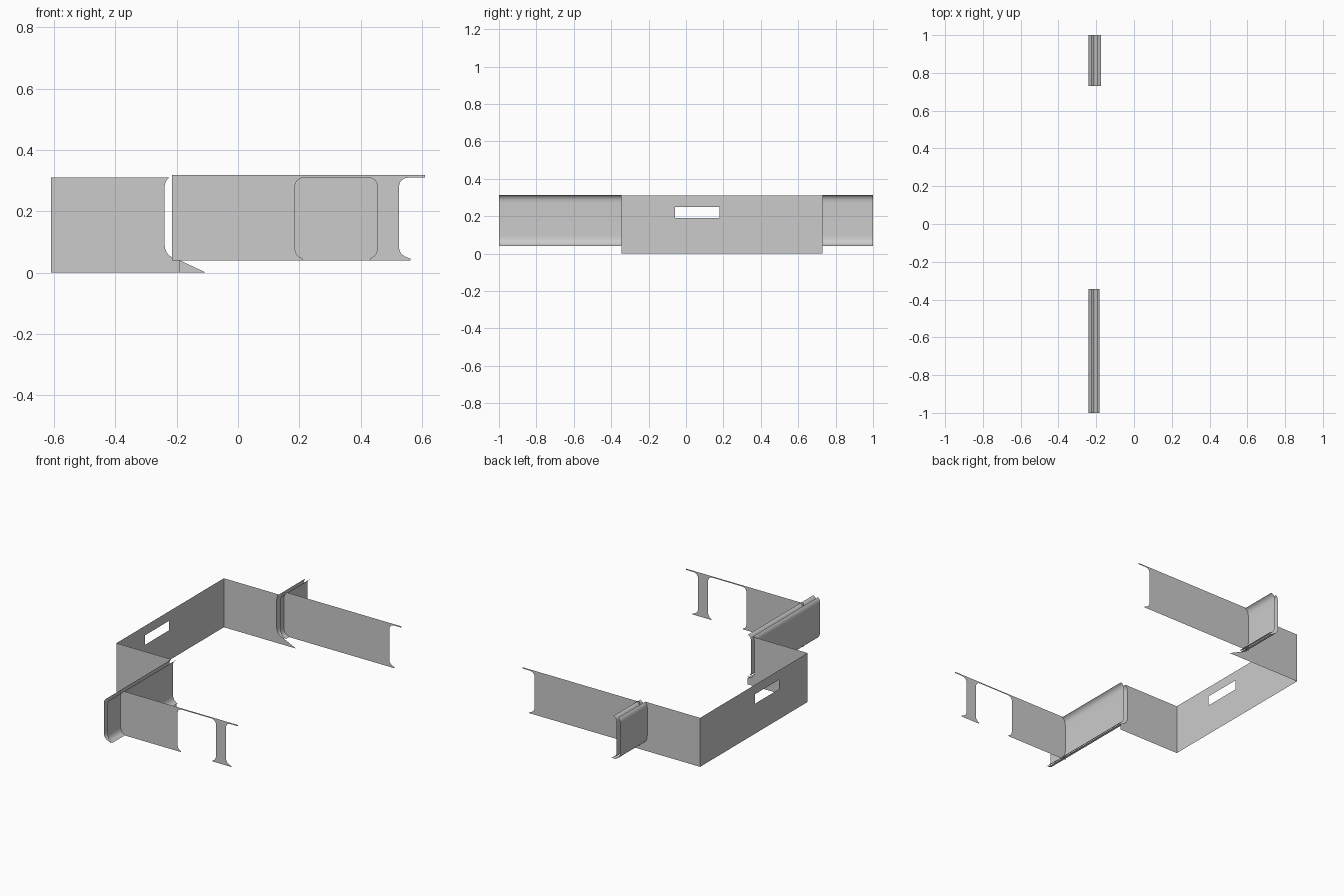
import bpy, bmesh
from mathutils import Vector

if "Cube" in bpy.data.objects:
    bpy.data.objects.remove(bpy.data.objects["Cube"])


def make(name, verts, faces, smooth=False):
    me = bpy.data.meshes.new(name)
    me.from_pydata([tuple(v) for v in verts], [], faces)
    ob = bpy.data.objects.new(name, me)
    bpy.context.collection.objects.link(ob)
    if smooth:
        for p in me.polygons:
            p.use_smooth = True
    return ob


def bend(a, c, b, n=6):
    # quadratic curve from a to b with control c
    a, b, c = Vector(a), Vector(b), Vector(c)
    return [tuple(a * (1 - i / n) ** 2 + c * 2 * (i / n) * (1 - i / n) + b * (i / n) ** 2)
            for i in range(n + 1)]


def panel(name, outline, y):
    # flat upright wall from an (x, z) outline
    ob = make(name, [(x, y, z) for x, z in outline], [list(range(len(outline)))])
    bm = bmesh.new()
    bm.from_mesh(ob.data)
    bmesh.ops.triangulate(bm, faces=bm.faces[:], ngon_method='EAR_CLIP')
    bmesh.ops.dissolve_limit(bm, angle_limit=0.01, verts=[], edges=bm.edges[:])
    bm.to_mesh(ob.data)
    bm.free()
    return ob


def sheet(name, profile, y0, y1):
    # curved end sheet: (x, z) profile swept along y
    n = len(profile)
    verts = [(x, y, z) for y in (y0, y1) for x, z in profile]
    return make(name, verts, [(i, i + 1, n + i + 1, n + i) for i in range(n - 1)], True)


# curved profiles, top to bottom
outer = (bend((-.225, .31), (-.24, .298), (-.24, .27))
         + bend((-.24, .10), (-.24, .062), (-.215, .05)) + [(-.19, .04)])


def inner(tip):
    return (bend((-.192, .314), (-.215, .305), (-.215, .27))
            + bend((-.215, .10), (-.215, .062), (-.195, .05)) + [(tip, .042)])


for side, y0, y1, tip in (("front", -1, -.345, -.182), ("back", .73, 1, -.175)):
    sheet(side + "_outer_sheet", outer, y0, y1)
    sheet(side + "_inner_sheet", inner(tip), y0, y1)

# end wall with a slot, built as a frame around the opening
ys, zs = (-.345, -.06, .18, .73), (0, .19, .25, .31)
make("slotted_end_wall", [(-.61, y, z) for y in ys for z in zs],
     [(i * 4 + j, i * 4 + j + 1, i * 4 + j + 5, i * 4 + j + 4)
      for i in range(3) for j in range(3) if (i, j) != (1, 1)])

# return walls that follow the outer sheet
panel("front_return_wall", [(-.61, 0), (-.61, .31)] + outer + [(-.19, 0)], -.345)
panel("back_return_wall", [(-.61, 0), (-.61, .31)] + outer + [(-.105, 0)], .73)


def jamb(x, s=1, foot=.025):
    # opening edge from the foot up to the lintel, s = direction of the opening
    return ([(x + s * foot, .04), (x + s * foot, .046)]
            + bend((x + s * foot, .046), (x, .055), (x, .085))[1:]
            + bend((x, .275), (x, .31), (x + s * .035, .31)))


top_end = [(.61, .31), (.61, .318), (-.215, .318)]

# long side walls: plain at the back, with a doorway at the front
panel("back_side_wall", [(-.215, .04)] + jamb(.525, 1, .037) + top_end, .765)
panel("front_side_wall", [(-.215, .04)] + jamb(.185) + jamb(.455, -1)[::-1]
      + jamb(.525, 1, .037) + top_end, -.87)
